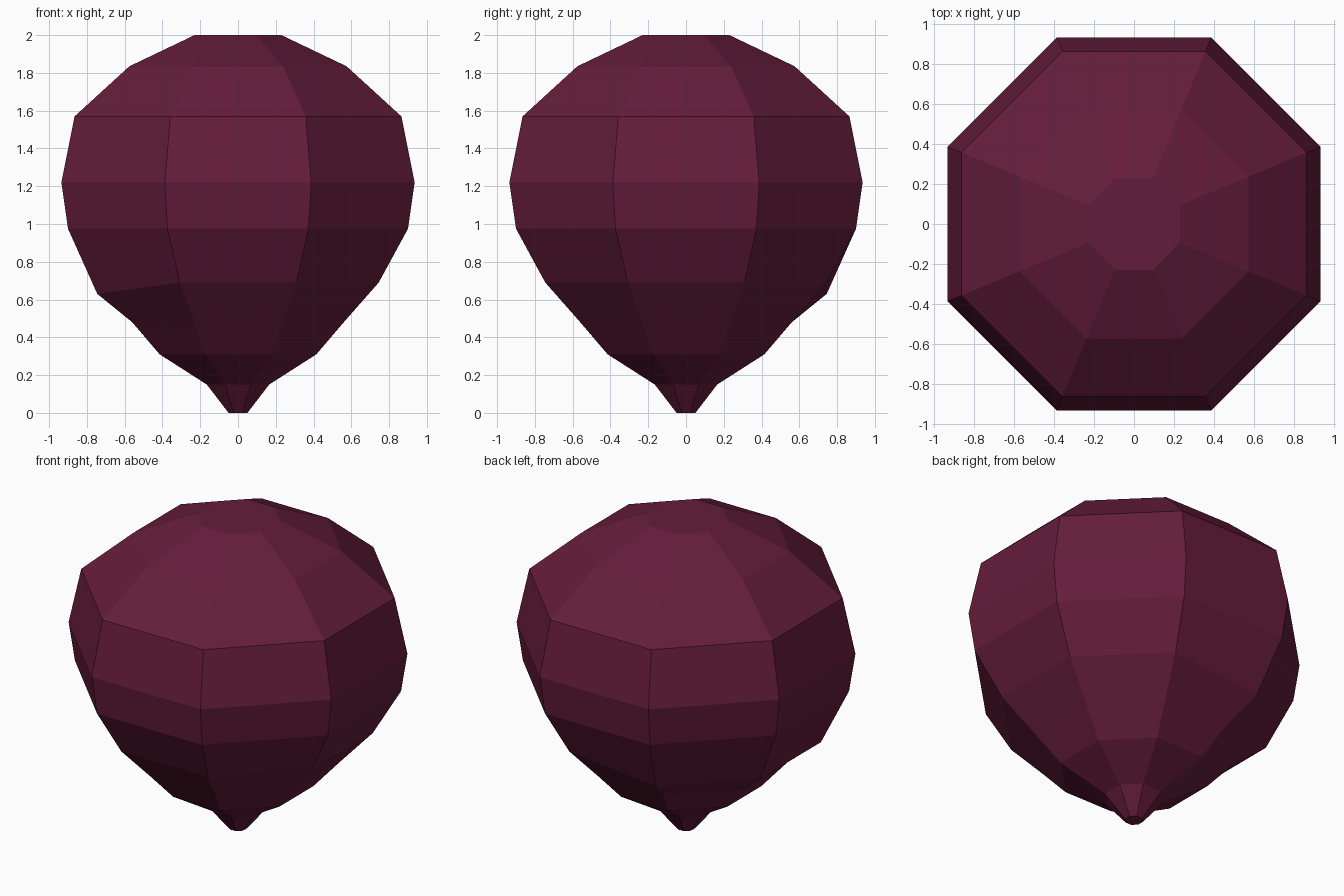
import bpy, bmesh
from math import cos, sin, radians

if "Cube" in bpy.data.objects:
    bpy.data.objects.remove(bpy.data.objects["Cube"])

# Profile: (half width across flats, height)
profile = [(0.05, 0.0), (0.165, 0.15), (0.415, 0.31), (0.56, 0.48), (0.745, 0.69),
           (0.90, 0.975), (0.935, 1.22), (0.865, 1.57), (0.575, 1.835), (0.23, 2.0)]
SIDES = 8
SAG_RING, SAG_CORNERS, SAG_Z = 4, (2, 3, 4), 0.63   # corners that hang a little lower

bm = bmesh.new()

# Octagonal rings
rings = []
for r, (half, z) in enumerate(profile):
    radius = half / cos(radians(22.5))
    ring = []
    for k in range(SIDES):
        a = radians(22.5 + 45 * k)
        h = SAG_Z if r == SAG_RING and k in SAG_CORNERS else z
        ring.append(bm.verts.new((radius * cos(a), radius * sin(a), h)))
    rings.append(ring)

# Side panels
for low, high in zip(rings, rings[1:]):
    for k in range(SIDES):
        n = (k + 1) % SIDES
        bm.faces.new((low[k], low[n], high[n], high[k]))

# Flat top and bottom
bm.faces.new(rings[-1])
bm.faces.new(rings[0][::-1])

mesh = bpy.data.meshes.new("balloon_body")
bm.to_mesh(mesh)
bm.free()
body = bpy.data.objects.new("balloon_body", mesh)
bpy.context.collection.objects.link(body)

# Dark maroon colour
mat = bpy.data.materials.new("maroon")
mat.diffuse_color = (0.13, 0.012, 0.043, 1)
mat.use_nodes = True
mat.node_tree.nodes["Principled BSDF"].inputs["Base Color"].default_value = mat.diffuse_color
mesh.materials.append(mat)
